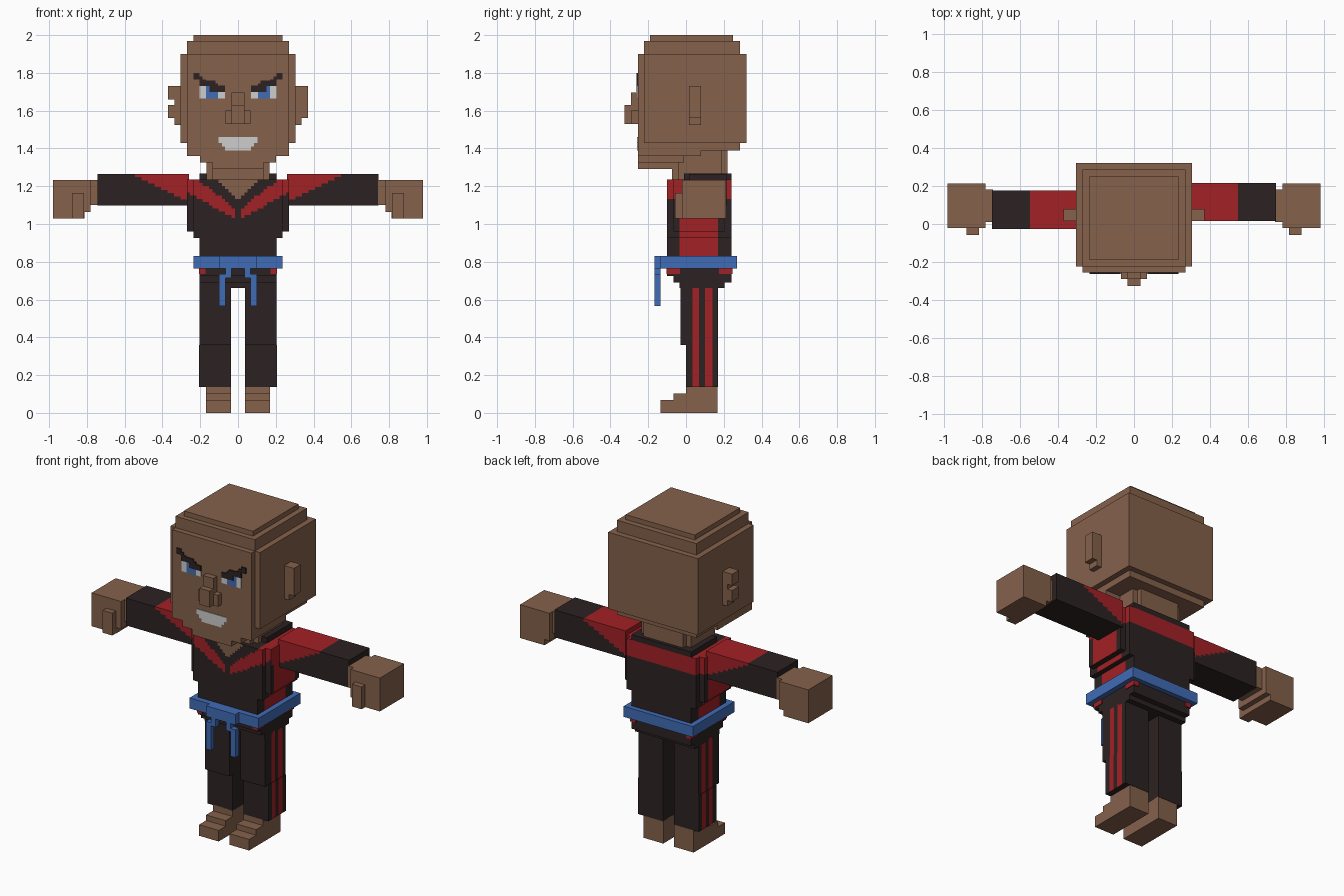
import bpy, bmesh
from mathutils import Vector


def srgb(*c):
    return [((v / 255 + 0.055) / 1.055) ** 2.4 if v > 10 else v / 3295 for v in c] + [1]


SKIN, BLACK, RED, BLUE, WHITE = range(5)
MATS = []
for name, col in (("skin", (133, 97, 75)), ("black_cloth", (44, 34, 34)), ("red_cloth", (162, 33, 37)),
                  ("blue", (64, 108, 182)), ("off_white", (205, 205, 205))):
    m = bpy.data.materials.new(name)
    m.diffuse_color = srgb(*col)
    MATS.append(m)


def build(name, boxes, paint, cuts=((), (), ())):
    """Join boxes (x0, x1, y0, y1, z0, z1), slice them, and colour by a rule or one index."""
    bm = bmesh.new()
    for x0, x1, y0, y1, z0, z1 in boxes:
        verts = bmesh.ops.create_cube(bm, size=1)["verts"]
        for v in verts:
            v.co = Vector((x1 if v.co.x > 0 else x0, y1 if v.co.y > 0 else y0, z1 if v.co.z > 0 else z0))
    for axis in range(3):
        for c in cuts[axis]:
            p, n = Vector(), Vector()
            p[axis], n[axis] = c, 1
            bmesh.ops.bisect_plane(bm, geom=bm.verts[:] + bm.edges[:] + bm.faces[:],
                                   plane_co=p, plane_no=n, dist=1e-5)
    bm.normal_update()
    for f in bm.faces:
        f.material_index = paint(f.calc_center_median(), f.normal) if callable(paint) else paint
    me = bpy.data.meshes.new(name)
    bm.to_mesh(me)
    bm.free()
    for m in MATS:
        me.materials.append(m)
    ob = bpy.data.objects.new(name, me)
    bpy.context.collection.objects.link(ob)
    return ob


def flip(boxes, s):
    """Mirror boxes to the -x side when s is -1."""
    return [(min(s * b[0], s * b[1]), max(s * b[0], s * b[1]), *b[2:]) for b in boxes]


def steps(a, b, n):
    return [a + (b - a) * i / n for i in range(1, n)]


# Head with stepped crown, jaw and chin
build("head", [
    (-.235, .235, -.19, .25, 1.97, 2.0),
    (-.27, .27, -.222, .285, 1.90, 1.97),
    (-.305, .305, -.222, .32, 1.43, 1.90),
    (-.27, .27, -.255, -.222, 1.36, 1.90),
    (-.27, .27, -.222, .285, 1.39, 1.43),
    (-.27, .27, -.222, .08, 1.36, 1.39),
    (-.20, .20, -.255, -.01, 1.325, 1.36),
    (-.135, .135, -.255, -.075, 1.29, 1.325)], SKIN)
build("neck", [(-.168, .168, -.04, .19, 1.2, 1.39), (-.135, .135, -.075, .22, 1.2, 1.39)], SKIN)
build("nose", [(-.035, .035, -.29, -.255, 1.53, 1.695), (-.067, .067, -.29, -.255, 1.53, 1.60),
               (-.035, .035, -.325, -.29, 1.53, 1.63)], SKIN)
build("right_ear", [(.305, .337, .015, .08, 1.525, 1.73), (.337, .37, .015, .08, 1.56, 1.73)], SKIN)
build("left_ear", [(-.337, -.305, .015, .08, 1.525, 1.73), (-.37, -.337, .015, .08, 1.66, 1.73),
                   (-.37, -.337, .015, .08, 1.56, 1.63)], SKIN)


# Painted face as thin plates
def plates(name, rects, col, s=1, y=-.259):
    build(name, flip([(a, b, y, -.254, c, d) for a, b, c, d in rects], s), col)


plates("teeth", [(-.102, .102, 1.43, 1.46), (-.085, .085, 1.41, 1.43), (-.068, .068, 1.39, 1.41)], WHITE)
for s, side in ((1, "right"), (-1, "left")):
    plates(side + "_eye_white", [(.17, .203, 1.665, 1.73), (.07, .105, 1.665, 1.70)], WHITE, s)
    plates(side + "_iris", [(.105, .17, 1.665, 1.73)], BLUE, s)
    plates(side + "_brow", [(.187, .235, 1.765, 1.782), (.205, .235, 1.782, 1.80), (.17, .205, 1.73, 1.765),
                            (.12, .187, 1.73, 1.76), (.07, .15, 1.70, 1.732), (.105, .15, 1.715, 1.745)],
           BLACK, s, -.262)


# Jacket: crossed lapels in front, red yoke behind, red side panels
def jacket(c, n):
    ax = abs(c.x)
    if n.z > .5:
        return RED if ax > .2 else BLACK
    if n.y < -.5:
        if c.z > 1.125 + ax:
            return SKIN
        return RED if 1.02 + .55 * ax < c.z < 1.07 + .78 * ax and ax > .012 else BLACK
    if n.y > .5:
        return RED if c.z > 1.13 else BLACK
    if abs(n.x) > .5:
        return RED if c.z > 1.13 or -.035 < c.y < .17 else BLACK
    return BLACK


build("jacket", [
    (-.27, .27, -.067, .205, .96, 1.235),
    (-.235, .235, -.10, .24, .96, 1.235),
    (-.235, .235, -.10, .24, .925, .96),
    (-.203, .203, -.10, .24, .765, .925)], jacket,
    (steps(-.272, .272, 32), (-.035, .17), [1.235 - .017 * i for i in range(1, 14)]))
build("collar", [(-.203, .203, -.01, .24, 1.235, 1.268)], BLACK)

# Belt with knot and hanging tails
build("belt", [(-.235, .235, -.135, .27, .765, .83), (-.10, .10, -.168, -.135, .765, .83)], BLUE)
for s, side in ((1, "right"), (-1, "left")):
    build(side + "_belt_tail", flip([(.035, .067, -.168, -.135, .715, .765),
                                     (.067, .10, -.168, -.135, .565, .735)], s), BLUE)

# Hips
build("hips", [(-.203, .203, -.10, .24, .725, .765), (-.203, .203, -.067, .24, .69, .725),
               (-.203, .203, -.035, .205, .66, .69)], BLACK)
build("hip_marks", [(s * .187 - .018, s * .187 + .018, y - .018, y + .018, .735, .765)
                    for s in (1, -1) for y in (-.085, -.05, .19, .225)], RED).scale = (1.012, 1.012, 1)


# Sleeves: stepped red shoulder fading out to black cuff
def sleeve(c, n):
    return RED if (abs(c.x) - .27) / .275 + (1.265 - c.z) / .15 < 1 else BLACK


def trouser(c, n):
    stripe = .035 < c.y < .07 or .10 < c.y < .14
    return RED if stripe and abs(n.x) > .5 and abs(c.x) > .15 else BLACK


for s, side, y0 in ((1, "right", .015), (-1, "left", -.025)):
    build(side + "_sleeve", flip([(.26, .745, y0, y0 + .2, 1.097, 1.265)], s), sleeve,
          ([s * (.27 + .0344 * i) for i in range(9)], (), [1.265 - .017 * i for i in range(1, 10)]))
    # Hand with wrist, curled fingers and thumb
    build(side + "_hand", flip([
        (.74, .78, .01, .18, 1.10, 1.233),
        (.78, .98, -.022, .212, 1.063, 1.233),
        (.813, .98, -.022, .212, 1.028, 1.063),
        (.815, .88, -.057, -.022, 1.028, 1.165)], s), SKIN)
    # Leg with side stripes
    build(side + "_leg", flip([(.037, .203, -.03, .17, .36, .67), (.037, .206, 0, .17, .137, .36)], s),
          trouser, ((), (.035, .07, .10, .14), ()))
    # Stepped bare foot
    build(side + "_foot", flip([(.037, .17, -.135, .168, 0, .068), (.037, .17, -.067, .168, .068, .102),
                                (.037, .17, 0, .168, .102, .14)], s), SKIN)
